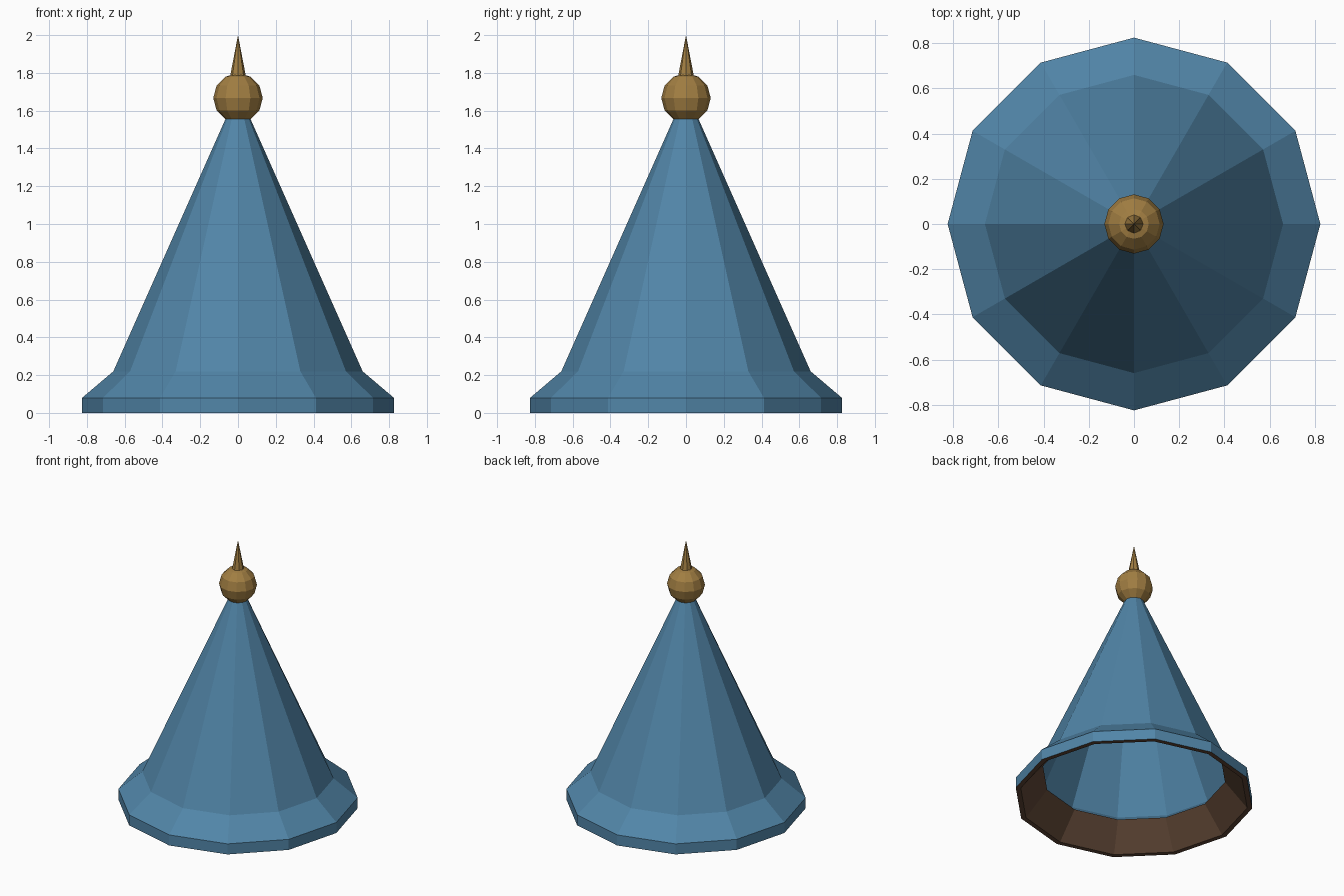
import bpy, bmesh, math

if "Cube" in bpy.data.objects:
    bpy.data.objects.remove(bpy.data.objects["Cube"])

def material(name, rgb):
    m = bpy.data.materials.new(name)
    m.diffuse_color = (*rgb, 1)
    m.use_nodes = True
    m.node_tree.nodes["Principled BSDF"].inputs["Base Color"].default_value = m.diffuse_color
    return m

blue = material("roof blue", (0.082, 0.235, 0.39))
brown = material("soffit brown", (0.115, 0.062, 0.036))
gold = material("finial gold", (0.36, 0.21, 0.055))

def lathe(name, profile, sides, mat):
    """Revolve (radius, z) points into a faceted shell; radius 0 makes a pole."""
    bm = bmesh.new()
    rings = []
    for r, z in profile:
        if r == 0:
            rings.append([bm.verts.new((0, 0, z))] * sides)
        else:
            rings.append([bm.verts.new((r * math.cos(math.tau * i / sides),
                                        r * math.sin(math.tau * i / sides), z))
                          for i in range(sides)])
    for a, b in zip(rings, rings[1:]):
        for i in range(sides):
            j = (i + 1) % sides
            quad = list(dict.fromkeys((a[i], a[j], b[j], b[i])))
            bm.faces.new(quad)
    me = bpy.data.meshes.new(name)
    bm.to_mesh(me)
    bm.free()
    me.materials.append(mat)
    ob = bpy.data.objects.new(name, me)
    bpy.context.collection.objects.link(ob)
    return ob

# Twelve-sided spire with flared eave
lathe("spire_roof", [(0.825, 0), (0.825, 0.08), (0.66, 0.22), (0.06, 1.57)], 12, blue)

# Underside of the eave: flat lip, then sloping up to the opening
lathe("eave_soffit", [(0.635, 0.19), (0.79, 0.0), (0.825, 0.0)], 12, brown)

# Ball on the tip
R, CZ = 0.131, 1.667
ball = [(0 if k in (0, 6) else R * math.sin(math.pi * k / 6),
         CZ - R * math.cos(math.pi * k / 6)) for k in range(7)]
lathe("finial_ball", ball, 12, gold)

# Spike above the ball
lathe("finial_spike", [(0.046, 1.76), (0, 2.0)], 8, gold)
